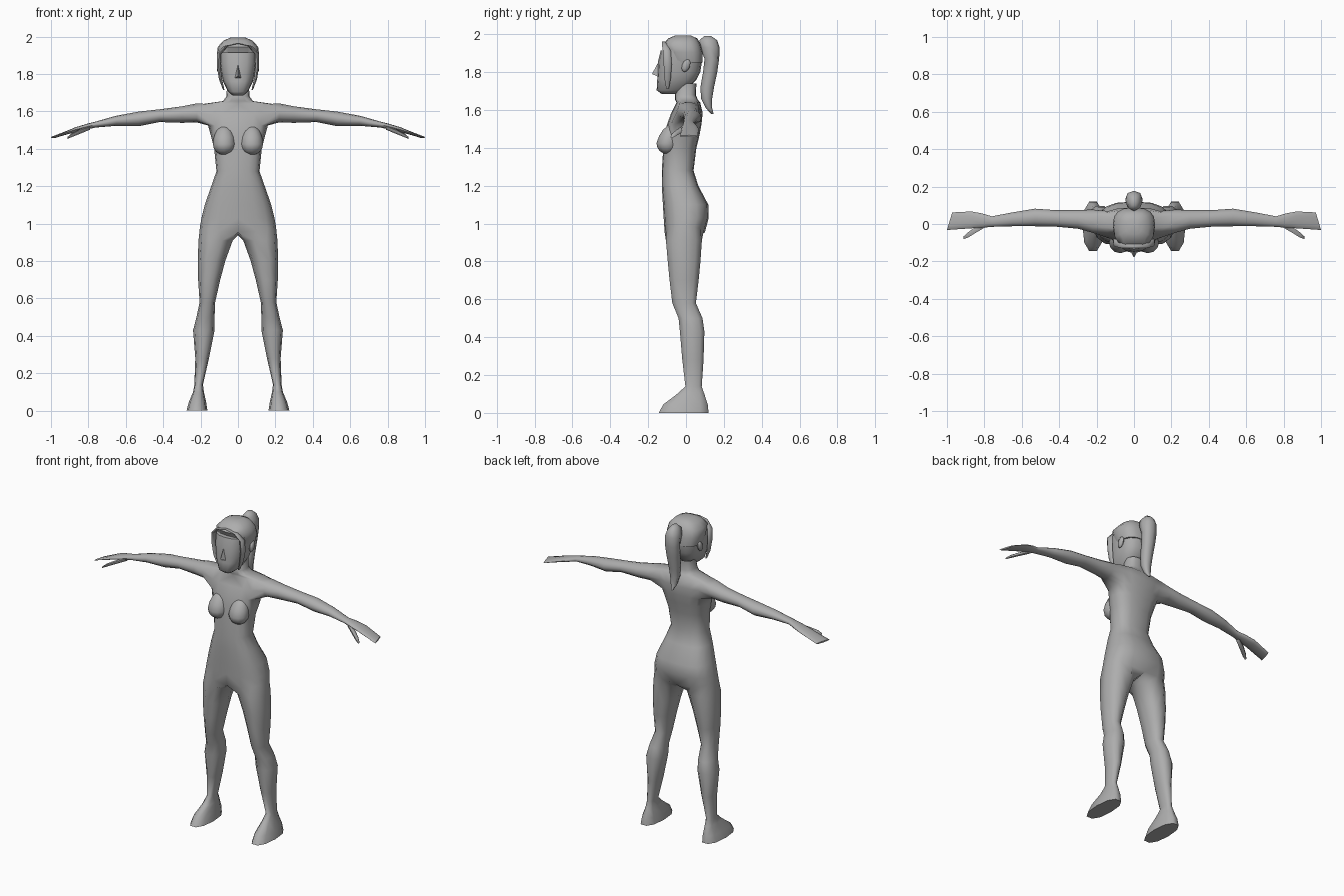
import bpy, bmesh, math
from mathutils import Vector

if "Cube" in bpy.data.objects:
    bpy.data.objects.remove(bpy.data.objects["Cube"])

skin = bpy.data.materials.new("plain grey")
skin.diffuse_color = (0.42, 0.42, 0.42, 1)
skin.use_nodes = True
skin.node_tree.nodes["Principled BSDF"].inputs["Base Color"].default_value = skin.diffuse_color


def spow(v, e):
    return math.copysign(abs(v) ** e, v) if abs(v) > 1e-6 else 0.0


def arc(z, a, yf, yb, e=0.75, drop=0.0):
    """Right half of a horizontal section, nine points from front to back."""
    c, b, pts = (yf + yb) / 2, (yb - yf) / 2, []
    for i in range(9):
        t = math.radians(-90 + 22.5 * i)
        pts.append((a * spow(math.cos(t), e), c + b * spow(math.sin(t), e),
                    z - drop * abs(math.sin(t)) ** 3))
    return pts


def ring(z, x0, x1, y0, y1, e=0.85, n=10, start=216):
    """Closed horizontal section inside a box."""
    ts = [math.radians(start + 360 * i / n) for i in range(n)]
    return [((x0 + x1) / 2 + (x1 - x0) / 2 * spow(math.cos(t), e),
             (y0 + y1) / 2 + (y1 - y0) / 2 * spow(math.sin(t), e), z) for t in ts]


def side_ring(x, yc, ry, zc, rz, n=12, shear=0.0):
    """Closed section across a sideways limb, starting at the top front."""
    ts = [math.radians(150 - 360 * i / n) for i in range(n)]
    return [(x - shear * (1 + math.cos(t)), yc + ry * math.cos(t), zc + rz * math.sin(t)) for t in ts]


def add(bm, pts):
    return [bm.verts.new(p) for p in pts]


def bridge(bm, r0, r1, closed=True, skip=()):
    n = len(r0)
    for i in range(n if closed else n - 1):
        if i not in skip:
            j = (i + 1) % n
            bm.faces.new((r0[i], r0[j], r1[j], r1[i]))


def loft(bm, sections, closed=True, caps=True):
    rows = [add(bm, s) for s in sections]
    for r0, r1 in zip(rows, rows[1:]):
        bridge(bm, r0, r1, closed)
    if caps:
        bm.faces.new(rows[0])
        bm.faces.new(rows[-1])
    return rows


def finish(bm, name, mirror=True, angle=60):
    if mirror:
        copy = bmesh.ops.duplicate(bm, geom=bm.verts[:] + bm.edges[:] + bm.faces[:])["geom"]
        for v in copy:
            if isinstance(v, bmesh.types.BMVert):
                v.co.x *= -1
    bmesh.ops.remove_doubles(bm, verts=bm.verts[:], dist=0.0005)
    bmesh.ops.recalc_face_normals(bm, faces=bm.faces[:])
    me = bpy.data.meshes.new(name)
    bm.to_mesh(me)
    bm.free()
    me.materials.append(skin)
    ob = bpy.data.objects.new(name, me)
    bpy.context.collection.objects.link(ob)
    bpy.ops.object.select_all(action='DESELECT')
    ob.select_set(True)
    bpy.context.view_layer.objects.active = ob
    bpy.ops.object.shade_smooth_by_angle(angle=math.radians(angle))
    return ob


# Body: neck and torso, with openings for the arms
bm = bmesh.new()
torso = [(1.74, .058, -.045, .055), (1.68, .062, -.058, .052), (1.655, .08, -.058, .062),
         (1.64, .185, -.05, .075), (1.585, .178, -.078, .088), (1.525, .16, -.1, .082),
         (1.47, .145, -.112, .072), (1.4, .127, -.12, .055), (1.28, .115, -.128, .04),
         (1.2, .143, -.128, .065), (1.1, .178, -.122, .118), (1.03, .195, -.118, .12)]
rows = [add(bm, arc(*t)) for t in torso]
rows.append(add(bm, arc(.985, .203, -.113, .1, drop=.03)))
for k in range(len(rows) - 1):
    bridge(bm, rows[k], rows[k + 1], False, (2, 3, 4, 5) if k in (3, 4) else ())

# Body: legs and feet continue from the hips around the crotch point
prev = rows[-1] + [bm.verts.new((0, 0, .937))]
legs = [(.91, .028, .211, -.11, .088), (.8, .068, .215, -.1, .08), (.7, .095, .213, -.09, .07),
        (.58, .122, .205, -.075, .055), (.5, .125, .222, -.042, .09), (.43, .125, .24, -.035, .1),
        (.28, .155, .228, -.022, .095), (.14, .187, .233, -.005, .085), (.1, .182, .24, -.05, .1),
        (.045, .17, .263, -.125, .12), (0, .163, .275, -.15, .125)]
for s in legs:
    cur = add(bm, ring(*s))
    bridge(bm, prev, cur)
    prev = cur
bm.faces.new(prev)

# Body: arms and flat hands continue from the shoulder openings
prev = rows[3][2:7] + [rows[4][6]] + rows[5][6:1:-1] + [rows[4][2]]
arms = [(.22, .015, .062, 1.592, .051), (.3, .025, .05, 1.583, .044), (.42, .03, .044, 1.577, .034),
        (.53, .035, .047, 1.56, .039), (.65, .025, .037, 1.55, .027), (.76, .013, .028, 1.53, .016),
        (.81, .018, .038, 1.518, .015), (.87, .022, .045, 1.502, .013)]
for s in arms:
    cur = add(bm, side_ring(*s))
    bridge(bm, prev, cur)
    prev = cur
tip = add(bm, side_ring(1.0, .015, .047, 1.462, .005, shear=.014))
bridge(bm, prev, tip)
bm.faces.new(tip)
finish(bm, "body")

# Thumbs
bm = bmesh.new()
loft(bm, [side_ring(.79, 0, .016, 1.515, .012, 6), side_ring(.85, -.034, .018, 1.49, .012, 6),
          side_ring(.89, -.06, .016, 1.472, .01, 6), side_ring(.912, -.074, .008, 1.458, .005, 6)])
finish(bm, "thumbs")

# Breasts: spheres flattened below and drawn out above
bm = bmesh.new()
bmesh.ops.create_uvsphere(bm, u_segments=12, v_segments=8, radius=1)
for v in bm.verts:
    up = max(v.co.z, 0)
    v.co = Vector((.074 + v.co.x * .06, -.098 + v.co.y * .058 + up * .025,
                   1.425 + v.co.z * (.1 if v.co.z > 0 else .058)))
finish(bm, "breasts")

# Head with chin and jaw
bm = bmesh.new()
head = [(1.686, .03, -.13, -.04), (1.705, .052, -.155, 0), (1.76, .08, -.152, .055),
        (1.8, .09, -.15, .075), (1.86, .098, -.147, .085), (1.915, .102, -.133, .085)]
loft(bm, [arc(*h) for h in head], closed=False)
finish(bm, "head")

# Hair cap over the crown
bm = bmesh.new()
cap = [(1.85, .1, -.085, .088), (1.905, .113, -.1, .088), (1.945, .108, -.122, .078),
       (1.978, .078, -.095, .06), (1.995, .04, -.055, .025)]
loft(bm, [arc(*c) for c in cap], closed=False)
finish(bm, "hair_cap")

# Side locks framing the face, parted in the middle
bm = bmesh.new()
locks = [(1.962, -.002, .012, -.128, -.1), (1.95, .05, .075, -.128, -.095),
         (1.91, .088, .112, -.122, -.08), (1.84, .092, .114, -.118, -.075),
         (1.77, .084, .102, -.115, -.08), (1.715, .072, .08, -.105, -.09)]
loft(bm, [ring(*s, n=6) for s in locks])
finish(bm, "side_locks")

# Nose wedge
bm = bmesh.new()
top, tip, left, right = add(bm, [(0, -.145, 1.855), (0, -.18, 1.79), (-.02, -.143, 1.775), (.02, -.143, 1.775)])
for f in ((top, left, tip), (top, tip, right), (tip, left, right), (top, right, left)):
    bm.faces.new(f)
finish(bm, "nose", mirror=False)

# Ears
bm = bmesh.new()
bmesh.ops.create_uvsphere(bm, u_segments=8, v_segments=6, radius=1)
for v in bm.verts:
    v.co = Vector((.1 + v.co.x * .013, v.co.y * .022 + v.co.z * .008, 1.835 + v.co.z * .034))
finish(bm, "ears")

# Ponytail
bm = bmesh.new()
tail = [(1.99, .014, .095, .135), (1.968, .034, .07, .165), (1.93, .046, .075, .178),
        (1.87, .045, .098, .175), (1.8, .04, .09, .165), (1.72, .034, .076, .148),
        (1.66, .029, .08, .138), (1.61, .02, .105, .138), (1.58, .006, .132, .146)]
loft(bm, [ring(z, -a, a, y0, y1, n=8, start=0) for z, a, y0, y1 in tail])
finish(bm, "ponytail", mirror=False)
